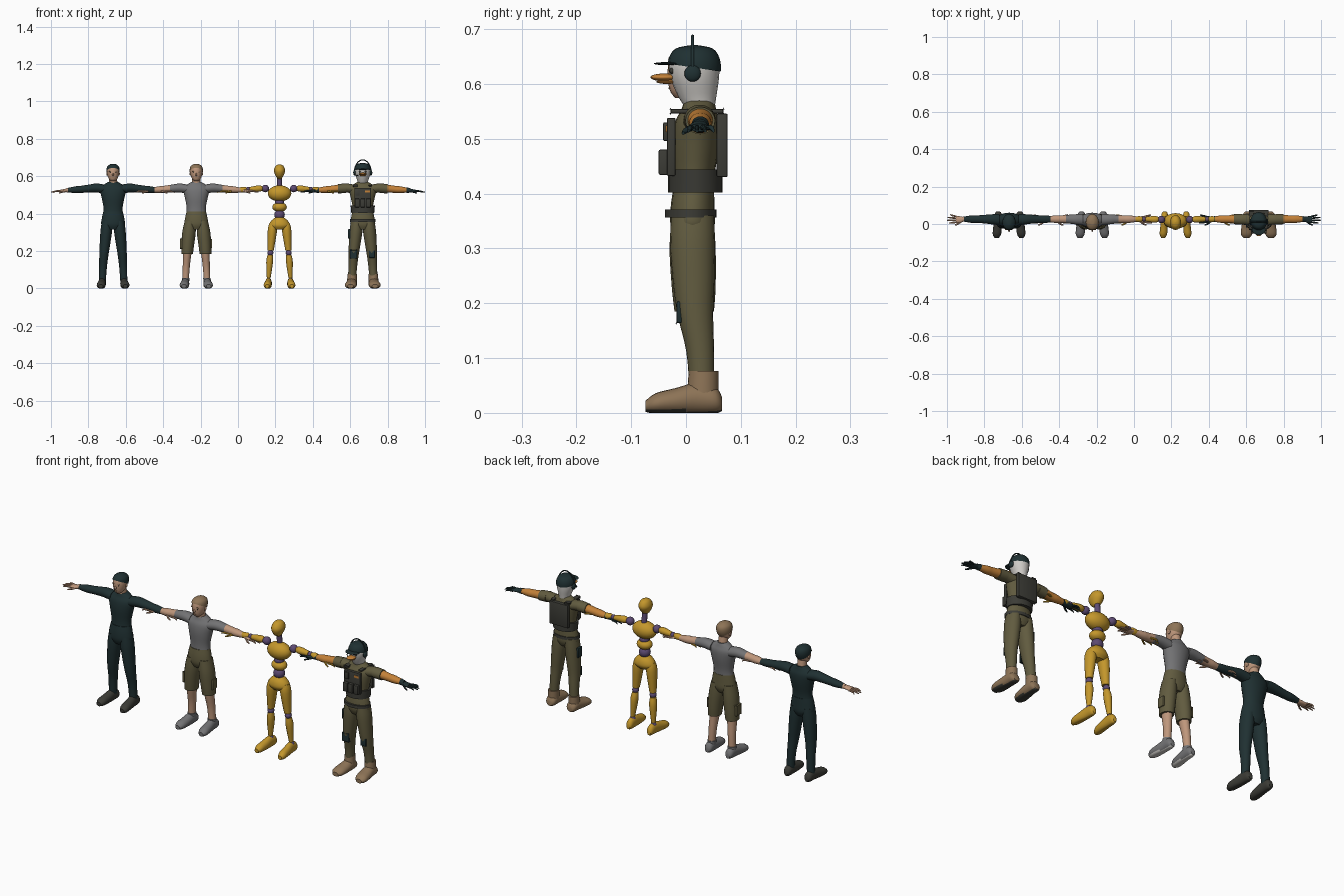
import bpy, bmesh, math
from mathutils import Vector

default = bpy.data.objects.get("Cube")
if default:
    bpy.data.objects.remove(default, do_unlink=True)

U = 0.01  # all part sizes below are in hundredths


def material(name, r, g, b):
    m = bpy.data.materials.new(name)
    m.use_nodes = True
    m.diffuse_color = (r, g, b, 1)
    m.node_tree.nodes["Principled BSDF"].inputs["Base Color"].default_value = (r, g, b, 1)
    return m


TEAL = material("dark teal", .014, .03, .032)
SKIN = material("skin", .52, .31, .2)
GREY = material("grey", .17, .17, .175)
OLIVE = material("olive", .12, .105, .05)
TAN = material("tan", .27, .175, .095)
YELLOW = material("mustard yellow", .55, .31, .025)
PURPLE = material("dull purple", .11, .07, .17)
ORANGE = material("orange", .55, .22, .04)
WHITE = material("off white", .62, .6, .57)
VEST = material("dark khaki grey", .045, .045, .037)

origin, prefix = 0, ""  # the figure being built


def add_mesh(name, bm, mats, rule=None, angle=40):
    if not isinstance(mats, (list, tuple)):
        mats = [mats]
    bmesh.ops.recalc_face_normals(bm, faces=bm.faces)
    for f in bm.faces:
        f.smooth = True
        if rule:
            f.material_index = int(rule(f.calc_center_median() / U))
    for v in bm.verts:
        v.co.x += origin
    me = bpy.data.meshes.new(prefix + name)
    bm.to_mesh(me)
    bm.free()
    for m in mats:
        me.materials.append(m)
    ob = bpy.data.objects.new(prefix + name, me)
    bpy.context.collection.objects.link(ob)
    bpy.ops.object.select_all(action="DESELECT")
    ob.select_set(True)
    bpy.context.view_layer.objects.active = ob
    bpy.ops.object.shade_smooth_by_angle(angle=math.radians(angle))
    return ob


def smooth_rings(rings, steps):
    """Catmull-Rom interpolation between rows of (x, y, z, radius, radius)."""
    out = []
    last = len(rings) - 1
    for i in range(last):
        a, b, c, d = (rings[max(0, min(last, i + k))] for k in (-1, 0, 1, 2))
        for s in range(steps):
            t = s / steps
            out.append([q + t / 2 * (r - p + t * (2*p - 5*q + 4*r - s2 + t * (3*(q - r) + s2 - p)))
                        for p, q, r, s2 in zip(a, b, c, d)])
    return out + [list(rings[-1])]


def tube(name, axis, rings, mats, side=1, rule=None, cut=None, sides=20, steps=4):
    """Loft of elliptical rings along an axis; cut = (point, normal) keeps one half."""
    bm = bmesh.new()
    loops = []
    for x, y, z, ra, rb in smooth_rings(rings, steps):
        loop = []
        for k in range(sides):
            t = math.tau * k / sides
            p, q = max(ra, .05) * math.cos(t), max(rb, .05) * math.sin(t)
            offset = {"x": (0, p, q), "y": (p, 0, q), "z": (p, q, 0)}[axis]
            co = Vector((x, y, z)) + Vector(offset)
            loop.append(bm.verts.new((co.x * side * U, co.y * U, max(co.z, 0) * U)))
        loops.append(loop)
    for a, b in zip(loops, loops[1:]):
        for k in range(sides):
            n = (k + 1) % sides
            bm.faces.new((a[k], a[n], b[n], b[k]))
    bm.faces.new(loops[0])
    bm.faces.new(loops[-1])
    if cut:
        bmesh.ops.bisect_plane(bm, geom=bm.verts[:] + bm.edges[:] + bm.faces[:],
                               plane_co=Vector(cut[0]) * U, plane_no=cut[1], clear_inner=True)
    return add_mesh(name, bm, mats, rule)


def ball(name, at, size, mats, side=1, rule=None):
    bm = bmesh.new()
    bmesh.ops.create_uvsphere(bm, u_segments=20, v_segments=14, radius=U)
    for v in bm.verts:
        v.co = Vector([(p * U + c * s) for p, c, s in zip(at, v.co, size)])
        v.co.x *= side
    return add_mesh(name, bm, mats, rule)


def box(name, at, size, mat, side=1, bevel=.3):
    bm = bmesh.new()
    bmesh.ops.create_cube(bm, size=U)
    for v in bm.verts:
        v.co = Vector([(p * U + c * s) for p, c, s in zip(at, v.co, size)])
        v.co.x *= side
    bmesh.ops.bevel(bm, geom=bm.edges[:], offset=bevel * U, segments=2, affect="EDGES", profile=.5)
    return add_mesh(name, bm, mat)


def rod(name, points, r, mat):
    cu = bpy.data.curves.new(prefix + name, "CURVE")
    cu.dimensions, cu.bevel_depth, cu.use_fill_caps = "3D", r * U, True
    cu.bevel_resolution = 2
    sp = cu.splines.new("POLY")
    sp.points.add(len(points) - 1)
    for p, (x, y, z) in zip(sp.points, points):
        p.co = (x * U + origin, y * U, z * U, 1)
    cu.materials.append(mat)
    ob = bpy.data.objects.new(prefix + name, cu)
    bpy.context.collection.objects.link(ob)


def hand(side, mat):
    tube("palm", "x", [(24, 2.6, 52.5, 1.1, 1), (26, 2.4, 52.3, 1.7, .9), (28.5, 2.4, 52, 1.9, .7)], mat, side)
    for i, reach in enumerate((32, 33.3, 33, 31.5)):
        y = 1 + i
        tube("finger", "x", [(28, y, 52, .5, .5), (30.5, y + (i - 1) * .3, 52, .45, .45),
                             (reach, y + (i - 1) * .5, 51.4, .25, .25)], mat, side, sides=8)
    tube("thumb", "x", [(25.5, 1.4, 52.2, .6, .6), (27.5, 0, 51.5, .55, .5), (29, -.5, 51, .3, .3)], mat, side, sides=8)


def arm(side, mats, sleeve_end, hand_mat):
    tube("arm", "x", [(5, 2.4, 53.2, 3, 2.4), (9, 2.5, 53.7, 2.7, 2.4), (13, 2.6, 53.4, 2.3, 2.1),
                      (17, 2.6, 53, 2, 1.9), (20, 2.6, 52.8, 2, 1.8), (25, 2.6, 52.5, 1.2, 1.1)],
         mats, side, rule=lambda c: abs(c.x) > sleeve_end)
    hand(side, hand_mat)


def leg(name, side, mat, w=1.0, low=3):
    rings = [(3.3, 1.2, 36, 2.8, 3.7), (3.6, 1.2, 31, 3.3, 3.9), (4.3, 1.4, 24, 3, 3.6),
             (4.9, 1.7, 18, 2.6, 3.1), (5.4, 2.6, 11, 2.2, 2.4), (5.8, 2.9, low, 2, 2.1)]
    tube(name, "z", [(x, y, z, a * w, b * w) for x, y, z, a, b in rings], mat, side)


def foot(side, mat, sole, w=1.0):
    rings = [(5.8, 6.6, 1.6, 1.2, 1.2), (5.8, 5.4, 2.3, 2.2, 2.4), (5.9, 2, 2.6, 2.4, 2.9),
             (6.2, -2, 2.1, 2.7, 2.4), (6.5, -5.5, 1.7, 2.6, 1.9), (6.6, -7.4, 1.2, 1.4, 1)]
    tube("shoe", "y", [(x, y, z, a * w, b) for x, y, z, a, b in rings], [mat, sole], side,
         rule=lambda c: c.z < .5)


def torso(mat, w=1.0, d=1.0):
    rings = [(1.4, 38, 5.6, 3.6), (1.5, 43, 5.1, 3.5), (1.8, 49, 6.2, 4.1),
             (2.1, 53, 7, 3.9), (2.3, 55.3, 5.2, 3), (2.3, 57, 2.5, 2.5)]
    tube("torso", "z", [(0, y, z, a * w, b * d) for y, z, a, b in rings], mat)


def hips(mat, w=1.0):
    tube("hips", "z", [(0, 1.2, 31.5, 3.6, 3), (0, 1.2, 34, 6.2 * w, 4), (0, 1.2, 37.5, 6 * w, 4),
                       (0, 1.4, 41, 5.2 * w, 3.7)], mat)


def human_head(hair):
    tube("neck", "z", [(0, 2.2, 54.5, 2.4, 2.4), (0, 1.6, 60, 2.1, 2.2)], SKIN)
    skull = [(-.8, 57.4, 1.1, 1.1), (-.2, 58.5, 2.2, 2.6), (.5, 60.5, 3, 3.8), (.9, 63, 3.3, 4.2),
             (1, 65, 2.8, 3.6), (1, 66.2, 1.2, 1.6), (1, 66.4, .1, .1)]
    tube("head", "z", [(0, *r) for r in skull], SKIN)
    tube("head_cover", "z", [(0, y, z + .25, a + .25, b + .25) for y, z, a, b in skull], hair,
         cut=((0, -2, 63.8), (0, .5, 1)))
    ball("nose", (0, -3.3, 60.8), (.5, .9, .8), SKIN)
    box("mouth", (0, -3, 59.2), (1.5, .4, .25), TAN, bevel=.1)
    for s in (1, -1):
        ball("ear", (3.2, 1, 61.3), (.4, .8, 1), SKIN, s)
        ball("eye", (1.2, -2.75, 61.9), (.55, .3, .3), VEST, s)
        box("brow", (1.3, -2.9, 62.6), (1.3, .4, .25), TAN, s, .1)


# figure in dark clothes and knitted cap
origin, prefix = -.668, "dark_figure_"
human_head(TEAL)
torso(TEAL)
hips(TEAL)
for s in (1, -1):
    arm(s, [TEAL, SKIN], 24, SKIN)
    leg("trouser_leg", s, TEAL, .94)
    foot(s, VEST, VEST, .85)

# figure in shirt and cargo shorts
origin, prefix = -.223, "casual_figure_"
human_head(TAN)
torso(GREY)
hips(OLIVE)
for s in (1, -1):
    arm(s, [GREY, SKIN], 14, SKIN)
    leg("bare_leg", s, SKIN, .85)
    tube("shorts_leg", "z", [(3.3, 1.2, 36, 2.9, 3.8), (3.9, 1.2, 30, 3.6, 4.2),
                             (4.6, 1.4, 23, 3.4, 4), (4.9, 1.5, 18.5, 3.1, 3.6)], OLIVE, s)
    box("cargo_pocket", (7.9, 1.4, 24), (1, 3.6, 5), OLIVE, s)
    tube("sock", "z", [(5.8, 2.9, 3, 2, 2.2), (5.7, 2.8, 5.5, 2, 2.2)], GREY, s)
    foot(s, GREY, WHITE, .9)

# jointed mannequin
origin, prefix = .222, "mannequin_"
tube("head", "z", [(0, .8, 58.6, .8, .8), (0, .6, 60, 2, 2.6), (0, .8, 63, 3, 4), (0, 1, 65.6, 2, 2.6), (0, 1, 66.4, .1, .1)], YELLOW)
tube("neck", "z", [(0, 2, 54, 1.3, 1.3), (0, 1.4, 60, 1.3, 1.3)], PURPLE)
ball("chest", (0, 1.6, 50.8), (6.3, 4.2, 4.3), YELLOW)
ball("upper_joint", (0, 1.6, 46), (2.4, 2.4, 2.2), PURPLE)
ball("abdomen", (0, 1.6, 43.5), (3.9, 3.3, 2.6), YELLOW)
ball("waist_joint", (0, 1.5, 39.4), (2.8, 2.7, 2.7), PURPLE)
tube("pelvis", "z", [(0, 1.4, 31.5, 3.5, 2.5), (0, 1.4, 33.5, 5.6, 3.8), (0, 1.4, 36, 4.6, 3.4), (0, 1.4, 38, 2.2, 2)], YELLOW)
for s in (1, -1):
    ball("shoulder_joint", (7.6, 2.4, 53.4), (2, 2, 2), PURPLE, s)
    tube("upper_arm", "x", [(8.8, 2.5, 53.4, 1, 1), (11, 2.5, 53.4, 1.8, 1.7), (16, 2.6, 53, 1.2, 1.2)], YELLOW, s)
    ball("elbow_joint", (16.8, 2.6, 53), (1.3, 1.3, 1.3), PURPLE, s)
    tube("forearm", "x", [(17.6, 2.6, 53, 1, 1), (19.5, 2.6, 52.8, 1.6, 1.5), (23.6, 2.6, 52.6, .9, .9)], YELLOW, s)
    ball("wrist_joint", (24.2, 2.6, 52.5), (1, 1, 1), PURPLE, s)
    hand(s, YELLOW)
    tube("thigh", "z", [(3.4, 1.3, 35, 2, 2.2), (3.8, 1.3, 31, 2.5, 2.9), (4.7, 1.6, 20.3, 1.6, 1.8)], YELLOW, s)
    ball("knee_joint", (4.9, 1.8, 19), (1.6, 1.7, 1.6), PURPLE, s)
    tube("shin", "z", [(5, 1.9, 18, 1.4, 1.5), (5.3, 2.3, 14, 1.8, 2), (5.8, 2.8, 5.5, 1, 1.1)], YELLOW, s)
    ball("ankle_joint", (5.9, 2.9, 4.4), (1.4, 1.4, 1.4), PURPLE, s)
    foot(s, YELLOW, YELLOW, .75)

# bird-headed soldier
origin, prefix = .667, "soldier_"
torso(OLIVE, 1.05, 1.05)
hips(OLIVE, 1.05)
tube("collar", "z", [(0, 2.4, 54.5, 4, 3.3), (0, 2.5, 56.3, 3, 2.8)], OLIVE)
skull = [(2.6, 55.5, 2.5, 2.6), (2.1, 57.5, 2.9, 3.4), (1.6, 61, 4, 4.4), (1.5, 64, 4.1, 4.5),
         (1.5, 66.2, 2.8, 3.2), (1.5, 66.9, .1, .1)]
tube("head", "z", [(0, *r) for r in skull], WHITE)
tube("cap", "z", [(0, y, z + .2, a + .25, b + .25) for y, z, a, b in skull], TEAL, cut=((0, 0, 63.2), (0, .15, 1)))
ball("cap_brim", (0, -3, 63.7), (3.6, 2.9, .3), TEAL)
ball("upper_bill", (0, -4, 61.2), (2.1, 2.5, .7), ORANGE)
ball("lower_bill", (0, -3.5, 60.4), (1.6, 1.9, .4), ORANGE)
for s in (1, -1):
    ball("eye", (1.5, -2.5, 62.4), (.7, .5, .6), VEST, s)
    ball("ear_cup", (4.3, 1.2, 61.9), (.8, 1.5, 1.5), TEAL, s)
arch = [(4.5 * math.cos(a), 1.2, 62 + 6.7 * math.sin(a)) for a in (math.pi * k / 16 for k in range(17))]
rod("headset_band", arch, .3, TEAL)
rod("microphone", [(-4.6, 1.2, 61.5), (-4.2, -1.5, 60.6), (-2.4, -3.2, 60.3)], .2, TEAL)

# vest, pouches, pack and belt
tube("vest_band", "z", [(0, 1.7, 40.2, 6.1, 5), (0, 1.7, 44.4, 6.5, 5)], VEST)
tube("belt", "z", [(0, .9, 35.6, 6.8, 4.7), (0, .9, 37.1, 6.8, 4.7)], VEST)
box("chest_plate", (0, -2.7, 48.5), (9, 1.6, 10.6), VEST)
box("back_pack", (0, 6.6, 48.8), (10.4, 2, 11.6), VEST)
box("badge", (2.5, -3.6, 51.8), (2.6, .3, 1.2), ORANGE, bevel=.1)
for x in (-3, 0, 3):
    box("pouch", (x, -4, 45.7), (2.5, 2, 4.6), VEST)
box("radio_pouch", (-2.8, -3.6, 51.3), (2.2, 1.2, 3.4), VEST)
box("holster", (-7.2, 1, 29.2), (1.4, 3.2, 5), TEAL)
for s in (1, -1):
    box("shoulder_strap", (4, 2, 55), (1.9, 9.6, .8), VEST, s)
    arm(s, [OLIVE, ORANGE], 13, TEAL)
    tube("sleeve_cuff", "x", [(9, 2.5, 53.6, 2.9, 2.6), (13.2, 2.6, 53.3, 2.7, 2.5)], OLIVE, s)
    tube("glove_cuff", "x", [(23.5, 2.6, 52.6, 1.6, 1.5), (25.5, 2.5, 52.4, 1.4, 1.2)], TEAL, s)
    leg("trouser_leg", s, OLIVE, 1.05)
    box("knee_pad", (4.9, -1.2, 18.4), (3.2, 1, 4), TEAL, s)
    tube("boot_shaft", "z", [(5.8, 3, 2.5, 2.6, 2.9), (5.7, 3.2, 7.6, 2.5, 2.7)], TAN, s)
    foot(s, TAN, VEST, 1.15)
